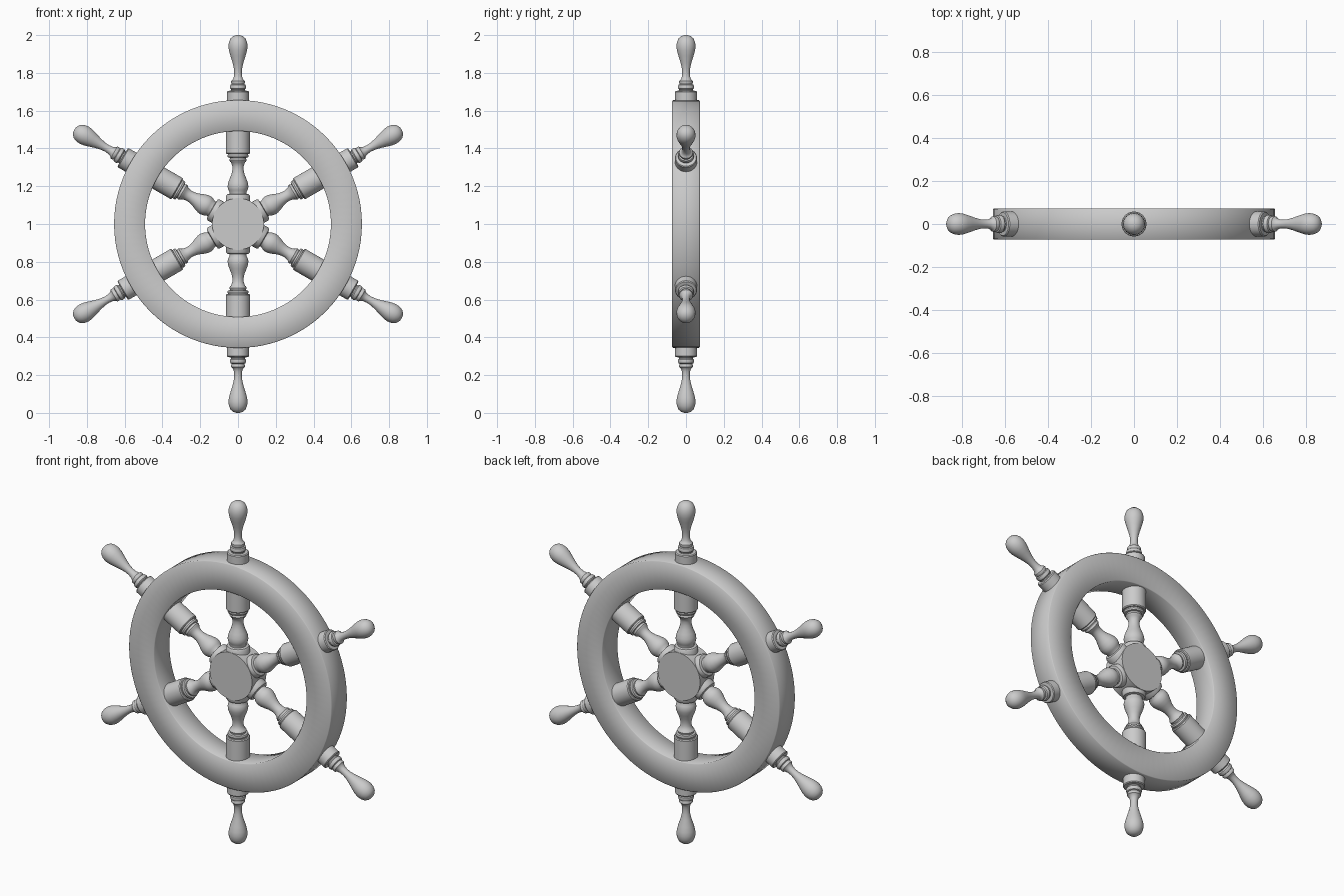
import bpy, bmesh, math
from mathutils import Matrix

if "Cube" in bpy.data.objects:
    bpy.data.objects.remove(bpy.data.objects["Cube"])

CENTRE = Matrix.Translation((0, 0, 1))


def lathe(name, profile, steps, matrices, closed=False, angle=35):
    """Revolve (radius, height) points about z, copied by each matrix."""
    bm = bmesh.new()
    for m in matrices:
        rings = []
        for r, h in profile:
            if r == 0:
                rings.append([bm.verts.new(m @ Matrix.Translation((0, 0, h)).translation)])
                continue
            ring = []
            for i in range(steps):
                a = 2 * math.pi * i / steps
                p = Matrix.Translation((r * math.cos(a), r * math.sin(a), h)).translation
                ring.append(bm.verts.new(m @ p))
            rings.append(ring)
        pairs = list(zip(rings, rings[1:]))
        if closed:
            pairs.append((rings[-1], rings[0]))
        for a, b in pairs:
            for i in range(steps):
                j = (i + 1) % steps
                quad = [a[i % len(a)], a[j % len(a)], b[j % len(b)], b[i % len(b)]]
                bm.faces.new(list(dict.fromkeys(quad)))
    bmesh.ops.recalc_face_normals(bm, faces=bm.faces)
    mesh = bpy.data.meshes.new(name)
    bm.to_mesh(mesh)
    bm.free()
    ob = bpy.data.objects.new(name, mesh)
    bpy.context.collection.objects.link(ob)
    bpy.ops.object.select_all(action='DESELECT')
    ob.select_set(True)
    bpy.context.view_layer.objects.active = ob
    bpy.ops.object.shade_smooth_by_angle(angle=math.radians(angle))
    return ob


face_front = CENTRE @ Matrix.Rotation(math.pi / 2, 4, 'X')
around = [CENTRE @ Matrix.Rotation(math.radians(60 * i), 4, 'Y') for i in range(6)]

# Rim: rectangular section with barely softened edges
lathe("rim", [(0.492, -0.069), (0.496, -0.073), (0.652, -0.073), (0.656, -0.069),
              (0.656, 0.069), (0.652, 0.073), (0.496, 0.073), (0.492, 0.069)],
      96, [face_front], closed=True, angle=50)

# Hub: plain disc
lathe("hub", [(0, -0.066), (0.137, -0.066), (0.137, 0.066), (0, 0.066)], 64, [face_front])

# Turned inner spokes, from hub to inside the rim
lathe("spokes", [(0, 0.10), (0.064, 0.10), (0.064, 0.148), (0.058, 0.157), (0.044, 0.16),
                 (0.044, 0.168), (0.051, 0.18), (0.055, 0.197), (0.053, 0.215),
                 (0.045, 0.238), (0.035, 0.262), (0.030, 0.285), (0.030, 0.305),
                 (0.036, 0.325), (0.042, 0.33), (0.046, 0.338), (0.042, 0.347),
                 (0.042, 0.35), (0.053, 0.352), (0.056, 0.361), (0.053, 0.37),
                 (0.060, 0.371), (0.064, 0.376), (0.064, 0.52), (0, 0.52)], 32, around)

# Collars and grips outside the rim
lathe("handles", [(0, 0.62), (0.058, 0.62), (0.058, 0.700), (0.054, 0.705), (0.036, 0.706),
                  (0.036, 0.712), (0.042, 0.718), (0.043, 0.727), (0.040, 0.737),
                  (0.033, 0.74), (0.037, 0.749), (0.036, 0.758), (0.028, 0.764),
                  (0.022, 0.78), (0.020, 0.80), (0.022, 0.825), (0.029, 0.855),
                  (0.040, 0.89), (0.048, 0.918), (0.051, 0.941), (0.048, 0.963),
                  (0.039, 0.983), (0.024, 0.995), (0.010, 0.9995), (0, 1.0)], 32, around)
